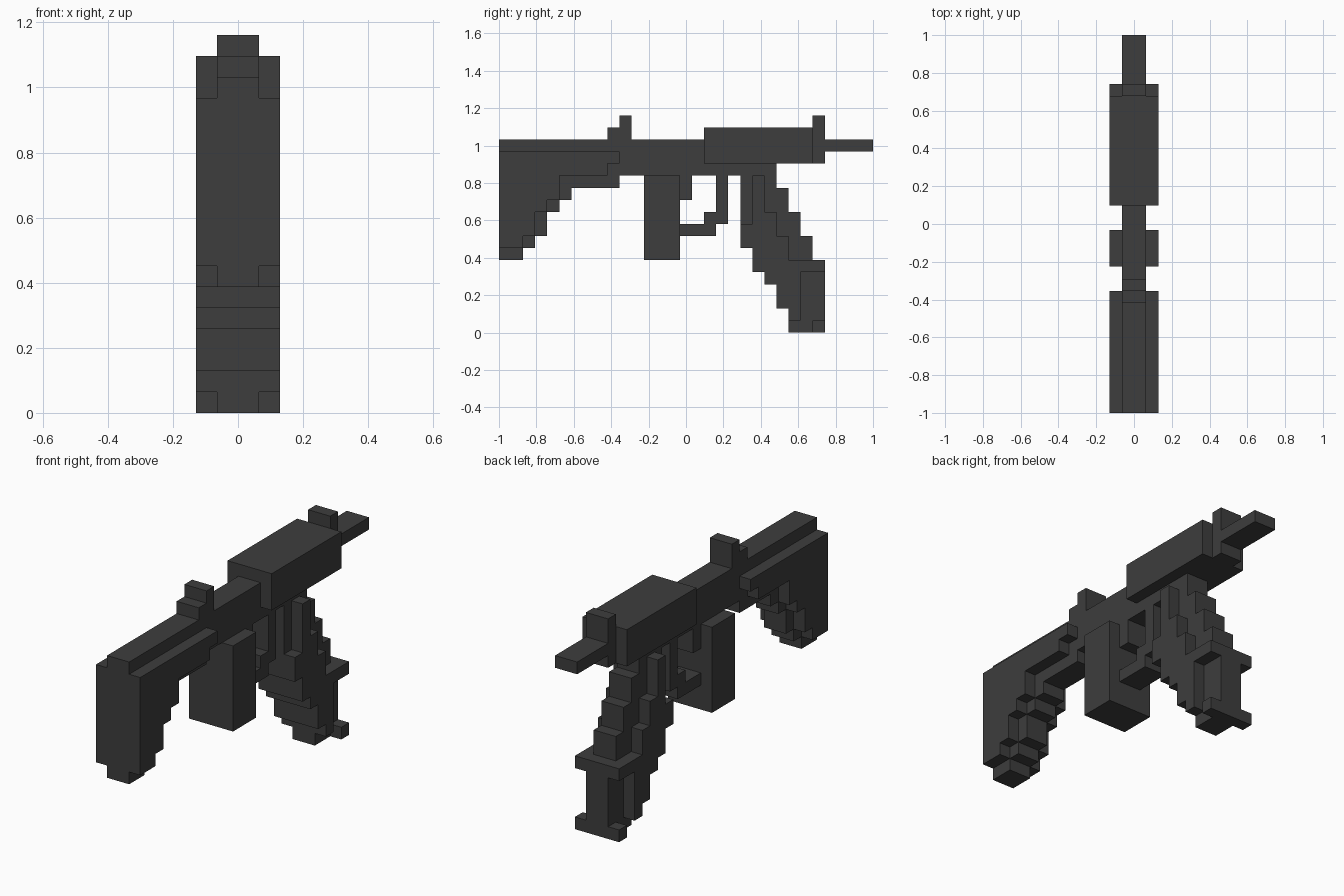
import bpy, bmesh
from itertools import product
from mathutils import Vector

cube = bpy.data.objects.get("Cube")
if cube:
    bpy.data.objects.remove(cube, do_unlink=True)

LENGTH = 31                 # cells from stock to muzzle
CELL = 2 / LENGTH

metal = bpy.data.materials.new("dark_gunmetal")
metal.use_nodes = True
colour = (0.047, 0.047, 0.047, 1)
metal.diffuse_color = colour
metal.node_tree.nodes["Principled BSDF"].inputs["Base Color"].default_value = colour

AXES = [Vector(a) for a in ((1, 0, 0), (0, 1, 0), (0, 0, 1))]


def build(name, core=(), sides=()):
    """Block part: core boxes are two cells wide, side boxes cover the outer cells.
    Each box is (y start, y end, z start, z end) in cells."""
    cells = set()
    for boxes, xs in ((core, (-1, 0)), (sides, (-2, 1))):
        for y0, y1, z0, z1 in boxes:
            cells.update(product(xs, range(y0, y1), range(z0, z1)))
    bm = bmesh.new()
    for cell in cells:
        middle = Vector(cell) + Vector((0.5, 0.5, 0.5))
        for i, axis in enumerate(AXES):
            for sign in (-1, 1):
                normal = axis * sign
                if tuple(int(c + n) for c, n in zip(cell, normal)) in cells:
                    continue
                u = AXES[(i + 1) % 3] / 2
                v = AXES[(i + 2) % 3] / 2 * sign
                centre = middle + normal / 2
                bm.faces.new([bm.verts.new(centre + d) for d in (-u - v, u - v, u + v, v - u)])
    bmesh.ops.remove_doubles(bm, verts=bm.verts, dist=0.01)
    bmesh.ops.dissolve_limit(bm, angle_limit=0.01, verts=bm.verts, edges=bm.edges)
    for vert in bm.verts:
        vert.co = (vert.co - Vector((0, LENGTH / 2, 0))) * CELL
    mesh = bpy.data.meshes.new(name)
    bm.to_mesh(mesh)
    bm.free()
    mesh.materials.append(metal)
    bpy.context.collection.objects.link(bpy.data.objects.new(name, mesh))


# Shoulder stock: stepped underside, narrower top and bottom ridges
build("stock",
      core=[(0, 2, 6, 16), (2, 3, 7, 16), (3, 4, 8, 16), (4, 5, 10, 16),
            (5, 6, 11, 16), (6, 10, 12, 16)],
      sides=[(0, 2, 7, 15), (2, 3, 8, 15), (3, 4, 10, 15), (4, 5, 11, 15),
             (5, 9, 13, 15), (9, 10, 14, 15)])

# Receiver and sights
build("receiver", core=[(10, 17, 13, 16), (17, 23, 13, 14)])
build("rear_sight", core=[(9, 10, 16, 17), (10, 11, 16, 18)])

# Handguard with front sight post, and barrel
build("handguard", core=[(17, 27, 14, 17), (26, 27, 17, 18)], sides=[(17, 26, 14, 17)])
build("barrel", core=[(27, 31, 15, 16)])

# Grip, trigger and guard
grip = [(12, 15, 6, 13)]
build("grip", core=grip, sides=grip)
build("trigger", core=[(15, 16, 11, 13)])
build("trigger_guard", core=[(15, 18, 8, 9), (17, 19, 9, 10), (18, 19, 10, 13)])

# Curved magazine: stepped core with a raised band on each side
build("magazine",
      core=[(20, 23, 12, 13), (20, 24, 10, 12), (20, 25, 8, 10), (20, 26, 7, 8),
            (21, 26, 6, 7), (21, 27, 5, 6), (22, 27, 4, 5), (23, 27, 2, 4), (24, 27, 0, 2)],
      sides=[(21, 22, 10, 13), (21, 23, 9, 10), (20, 23, 8, 9), (20, 24, 7, 8),
             (21, 24, 6, 7), (21, 27, 5, 6), (22, 25, 4, 5), (23, 25, 2, 4),
             (24, 25, 1, 2), (26, 27, 0, 1)])
